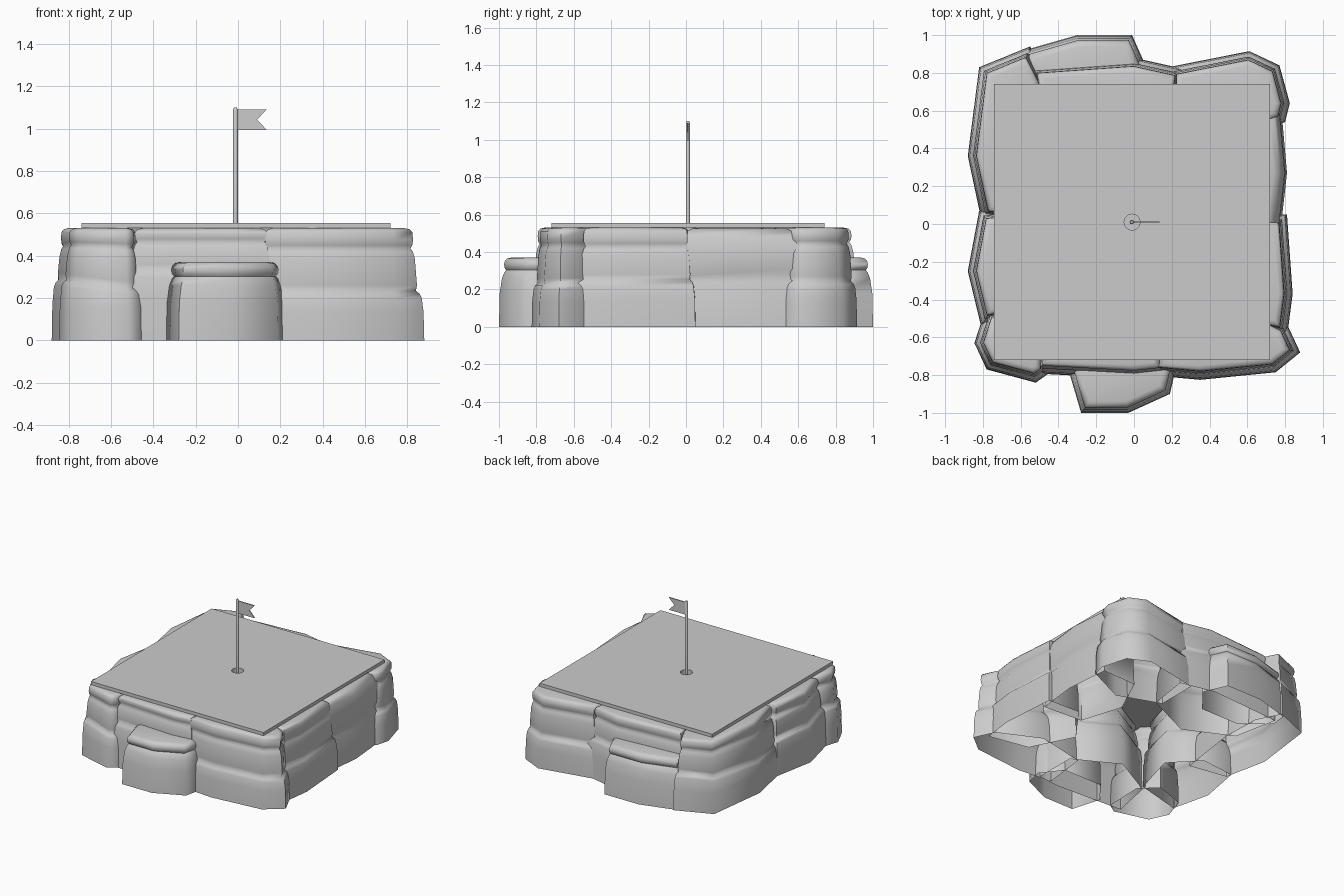
import bpy, bmesh, math
from mathutils import Vector

if "Cube" in bpy.data.objects:
    bpy.data.objects.remove(bpy.data.objects["Cube"])

CX, CY = -0.01, 0.01  # plate and hole centre


def loft(name, rings, cap_start=False, cap_end=False, closed=False, smooth=None):
    bm = bmesh.new()
    vr = [[bm.verts.new(p) for p in r] for r in rings]
    n = len(rings[0])
    pairs = list(zip(vr, vr[1:])) + ([(vr[-1], vr[0])] if closed else [])
    for a, b in pairs:
        for i in range(n):
            j = (i + 1) % n
            bm.faces.new((a[i], a[j], b[j], b[i]))
    if cap_start:
        bm.faces.new(vr[0][::-1])
    if cap_end:
        bm.faces.new(vr[-1])
    me = bpy.data.meshes.new(name)
    bm.to_mesh(me)
    bm.free()
    ob = bpy.data.objects.new(name, me)
    bpy.context.collection.objects.link(ob)
    if smooth:
        bpy.ops.object.select_all(action='DESELECT')
        bpy.context.view_layer.objects.active = ob
        ob.select_set(True)
        bpy.ops.object.shade_smooth_by_angle(angle=math.radians(smooth))
    return ob


def inset(poly, d):
    out = []
    n = len(poly)
    for i in range(n):
        p = Vector(poly[i])
        e1 = (p - Vector(poly[i - 1])).normalized()
        e2 = (Vector(poly[(i + 1) % n]) - p).normalized()
        n1, n2 = Vector((-e1.y, e1.x)), Vector((-e2.y, e2.x))
        out.append(p + (n1 + n2) * d / max(1 + n1.dot(n2), 0.5))
    return out


def rock(name, poly, profile, tilt=(0, 0)):
    # counter-clockwise footprint, profile of (height, inset, tilt weight)
    c = sum((Vector(p) for p in poly), Vector((0, 0))) / len(poly)
    rings = []
    for z, d, w in profile:
        rings.append([(p.x, p.y, z + w * ((p.x - c.x) * tilt[0] + (p.y - c.y) * tilt[1]))
                      for p in inset(poly, d)])
    loft(name, rings, cap_end=True, smooth=62)


def layered(ledge=0.24, groove=0.445):
    return [(0, 0, 0), (ledge * 0.6, 0.003, 0), (ledge - 0.03, 0.01, 1), (ledge - 0.01, 0.018, 1),
            (ledge + 0.005, 0.032, 1), (ledge + 0.03, 0.028, 1), (groove - 0.05, 0.036, 0.3),
            (groove - 0.015, 0.044, 0.3), (groove, 0.053, 0.3), (groove + 0.015, 0.046, 0.3),
            (groove + 0.04, 0.043, 0), (0.512, 0.046, 0), (0.525, 0.056, 0), (0.53, 0.075, 0)]


BLOCK = [(0, 0, 0), (0.24, 0.008, 0), (0.27, 0.018, 1), (0.29, 0.008, 1), (0.42, 0.012, 0),
         (0.48, 0.025, 0), (0.51, 0.04, 0), (0.525, 0.07, 0)]
SMALL = [(0, 0, 0), (0.18, 0.004, 0), (0.26, 0.016, 0), (0.29, 0.028, 0), (0.303, 0.038, 0),
         (0.316, 0.03, 0), (0.335, 0.027, 0), (0.352, 0.032, 0), (0.365, 0.044, 0), (0.37, 0.062, 0)]

# tall rocks around the rim
rock("left_back_rock", [(-0.45, 0.45), (-0.46, 0.76), (-0.55, 0.94), (-0.82, 0.83), (-0.88, 0.36),
                        (-0.81, 0.03), (-0.52, -0.02)], layered(0.25), (0, 0.06))
rock("left_front_rock", [(-0.46, -0.45), (-0.36, -0.1), (-0.55, 0.1), (-0.82, 0.07), (-0.88, -0.25),
                         (-0.81, -0.54)], layered(0.28), (0, -0.05))
rock("front_left_rock", [(-0.78, -0.77), (-0.52, -0.84), (-0.45, -0.79), (-0.44, -0.5),
                         (-0.56, -0.38), (-0.79, -0.46), (-0.845, -0.63)], layered(0.26), (-0.12, 0))
rock("front_middle_rock", [(-0.54, -0.79), (0.0, -0.82), (0.18, -0.8), (0.18, -0.48),
                           (-0.15, -0.3), (-0.48, -0.48)], layered(0.33, 0.465))
rock("front_right_rock", [(0.08, -0.8), (0.35, -0.825), (0.75, -0.785), (0.88, -0.68),
                          (0.81, -0.53), (0.5, -0.38), (0.12, -0.46)], layered(0.23, 0.435))
rock("right_front_rock", [(0.81, -0.6), (0.84, -0.37), (0.81, 0.05), (0.55, 0.06),
                          (0.34, -0.22), (0.5, -0.54)], layered(0.25, 0.43))
rock("right_middle_rock", [(0.775, -0.04), (0.81, 0.27), (0.78, 0.61), (0.5, 0.6),
                           (0.36, 0.3), (0.46, -0.02)], BLOCK, (0, 0.06))
rock("back_right_rock", [(0.8, 0.54), (0.825, 0.64), (0.77, 0.84), (0.61, 0.915), (0.18, 0.83),
                         (0.18, 0.52), (0.5, 0.4)], layered(0.24))
rock("back_middle_rock", [(0.27, 0.82), (0.0, 0.88), (-0.57, 0.84), (-0.5, 0.5),
                          (-0.15, 0.33), (0.22, 0.5)], layered(0.3, 0.45))

# low step rocks at front and back
rock("front_step_rock", [(-0.345, -0.78), (-0.28, -1.0), (-0.03, -1.0), (0.19, -0.9),
                         (0.22, -0.77), (0.1, -0.62), (-0.22, -0.62)], SMALL)
rock("back_step_rock", [(0.07, 0.82), (-0.01, 1.0), (-0.3, 1.0), (-0.58, 0.92), (-0.59, 0.8),
                        (-0.4, 0.64), (-0.08, 0.64)], SMALL)


# square green with a cup hole
N = 32
ANG = [2 * math.pi * i / N for i in range(N)]


def circle(r, z, cx=CX):
    return [(cx + r * math.cos(a), CY + r * math.sin(a), z) for a in ANG]


def square(h, z):
    return [(CX + h * math.cos(a) / max(abs(math.cos(a)), abs(math.sin(a))),
             CY + h * math.sin(a) / max(abs(math.cos(a)), abs(math.sin(a))), z) for a in ANG]


loft("green_plate", [square(0.73, 0.53), square(0.73, 0.555), circle(0.045, 0.555),
                     circle(0.045, 0.53)], closed=True, smooth=30)
loft("hole_cup", [circle(0.046, 0.45), circle(0.046, 0.555), circle(0.042, 0.555),
                  circle(0.042, 0.455)], cap_start=True, cap_end=True, smooth=30)

# flag pole and swallow-tail flag
loft("flag_pole", [circle(0.011, 0.455, -0.012), circle(0.011, 1.09, -0.012),
                   circle(0.007, 1.1, -0.012)], cap_start=True, cap_end=True, smooth=30)
FLAG = [(-0.01, 0.995), (0.135, 0.995), (0.09, 1.043), (0.135, 1.09), (-0.01, 1.09)]
loft("flag", [[(x, CY + s * 0.004, z) for x, z in FLAG] for s in (1, -1)],
     cap_start=True, cap_end=True)
